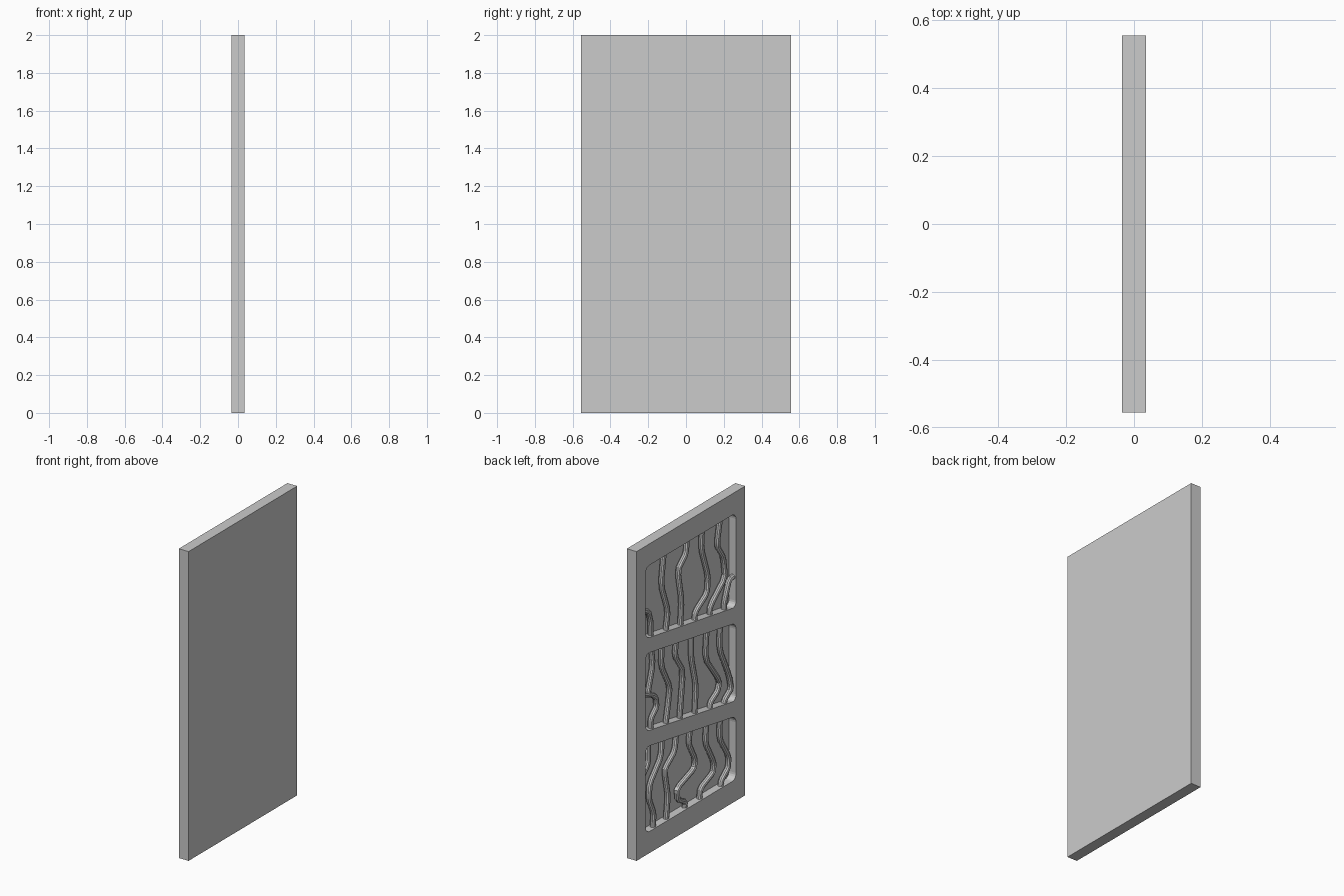
import bpy, bmesh

if "Cube" in bpy.data.objects:
    bpy.data.objects.remove(bpy.data.objects["Cube"])

X0, X1 = -0.035, 0.035      # open face, closed face
FLOOR = 0.016               # bottom of the recesses
HALF_W, HALF_OPEN = 0.555, 0.462


def prism(name, profile, xa, xb, radius=0.0):
    """Extrude a (y, z) profile along x, optionally rounding its corners."""
    bm = bmesh.new()
    face = bm.faces.new([bm.verts.new((xa, y, z)) for y, z in profile])
    ext = bmesh.ops.extrude_face_region(bm, geom=[face])
    verts = [g for g in ext["geom"] if isinstance(g, bmesh.types.BMVert)]
    bmesh.ops.translate(bm, verts=verts, vec=(xb - xa, 0, 0))
    if radius:
        edges = [e for e in bm.edges if abs(e.verts[0].co.x - e.verts[1].co.x) > 1e-4]
        bmesh.ops.bevel(bm, geom=edges, offset=radius, segments=5, profile=0.5, affect='EDGES')
    bmesh.ops.recalc_face_normals(bm, faces=bm.faces)
    mesh = bpy.data.meshes.new(name)
    bm.to_mesh(mesh)
    bm.free()
    ob = bpy.data.objects.new(name, mesh)
    bpy.context.collection.objects.link(ob)
    return ob


def activate(ob):
    bpy.ops.object.select_all(action='DESELECT')
    ob.select_set(True)
    bpy.context.view_layer.objects.active = ob


# Slab with three recesses separated by two sloping rails
panel = prism("door_panel", [(-HALF_W, 0), (HALF_W, 0), (HALF_W, 2), (-HALF_W, 2)], X0, X1)
w = HALF_OPEN
openings = [  # z at: low right, low left, high left, high right
    (0.14, 0.14, 0.70, 0.547),
    (0.648, 0.80, 1.303, 1.15),
    (1.253, 1.40, 1.862, 1.862),
]
for a, b, c, d in openings:
    cutter = prism("recess_cutter", [(-w, a), (w, b), (w, c), (-w, d)], X0 - 0.05, FLOOR, 0.04)
    activate(panel)
    mod = panel.modifiers.new("recess", 'BOOLEAN')
    mod.operation, mod.solver, mod.object = 'DIFFERENCE', 'EXACT', cutter
    bpy.ops.object.modifier_apply(modifier=mod.name)
    bpy.data.objects.remove(cutter)


def vines(name, paths, radius=0.0175, x=-0.01):
    """Kinked round rods following (y, z) paths inside a recess."""
    cu = bpy.data.curves.new(name, 'CURVE')
    cu.dimensions = '3D'
    cu.bevel_depth, cu.bevel_resolution, cu.use_fill_caps = radius, 3, True
    for path in paths:
        # soften each kink by cutting the corner
        pts = [path[0]]
        for p, q, r in zip(path, path[1:], path[2:]):
            pts += [tuple(q[i] + (o[i] - q[i]) * 0.15 for i in (0, 1)) for o in (p, r)]
        pts.append(path[-1])
        sp = cu.splines.new('POLY')
        sp.points.add(len(pts) - 1)
        for pt, (y, z) in zip(sp.points, pts):
            pt.co = (x, y, z, 1)
    ob = bpy.data.objects.new(name, cu)
    bpy.context.collection.objects.link(ob)
    activate(ob)
    bpy.ops.object.convert(target='MESH')
    bpy.ops.object.shade_smooth_by_angle()


# Rods in each recess
vines("upper_rods", [
    [(.375, 1.36), (.375, 1.466), (.40, 1.55), (.485, 1.575)],
    [(.225, 1.34), (.20, 1.477), (.27, 1.67), (.24, 1.88)],
    [(.075, 1.31), (.06, 1.487), (.10, 1.70), (.015, 1.776), (.005, 1.88)],
    [(-.07, 1.29), (-.077, 1.36), (-.20, 1.437), (-.21, 1.547), (-.14, 1.75), (-.15, 1.88)],
    [(-.225, 1.26), (-.23, 1.34), (-.385, 1.47), (-.365, 1.61), (-.30, 1.707), (-.335, 1.88)],
    [(-.375, 1.24), (-.375, 1.31), (-.425, 1.44), (-.49, 1.445)],
])
vines("middle_rods", [
    [(.375, .74), (.375, .845), (.315, .90), (.325, .965), (.37, 1.0), (.485, 1.04)],
    [(.375, 1.34), (.355, 1.19), (.405, 1.02)],
    [(.23, .72), (.20, .862), (.18, .977), (.27, 1.148), (.26, 1.31)],
    [(.085, .69), (.045, 1.03), (.13, 1.158), (.11, 1.29)],
    [(-.07, .67), (-.087, .883), (-.035, 1.096), (-.035, 1.27)],
    [(-.225, .64), (-.23, .715), (-.31, .764), (-.325, .825), (-.18, 1.02), (-.20, 1.24)],
    [(-.365, .62), (-.375, .676), (-.445, .727), (-.425, .82), (-.325, 1.03), (-.335, 1.21)],
])
vines("lower_rods", [
    [(.355, .12), (.345, .225), (.395, .334), (.385, .43), (.27, .56), (.26, .71)],
    [(.40, .71), (.40, .57), (.485, .48)],
    [(.22, .12), (.20, .28), (.23, .43), (.23, .467), (.13, .543), (.11, .69)],
    [(.03, .12), (.025, .175), (.10, .215), (.11, .29), (-.067, .353),
     (-.077, .414), (-.01, .54), (-.035, .66)],
    [(-.12, .12), (-.13, .20), (-.26, .253), (-.27, .316), (-.18, .48), (-.20, .64)],
    [(-.335, .12), (-.345, .17), (-.416, .227), (-.42, .30), (-.325, .45), (-.335, .61)],
])
